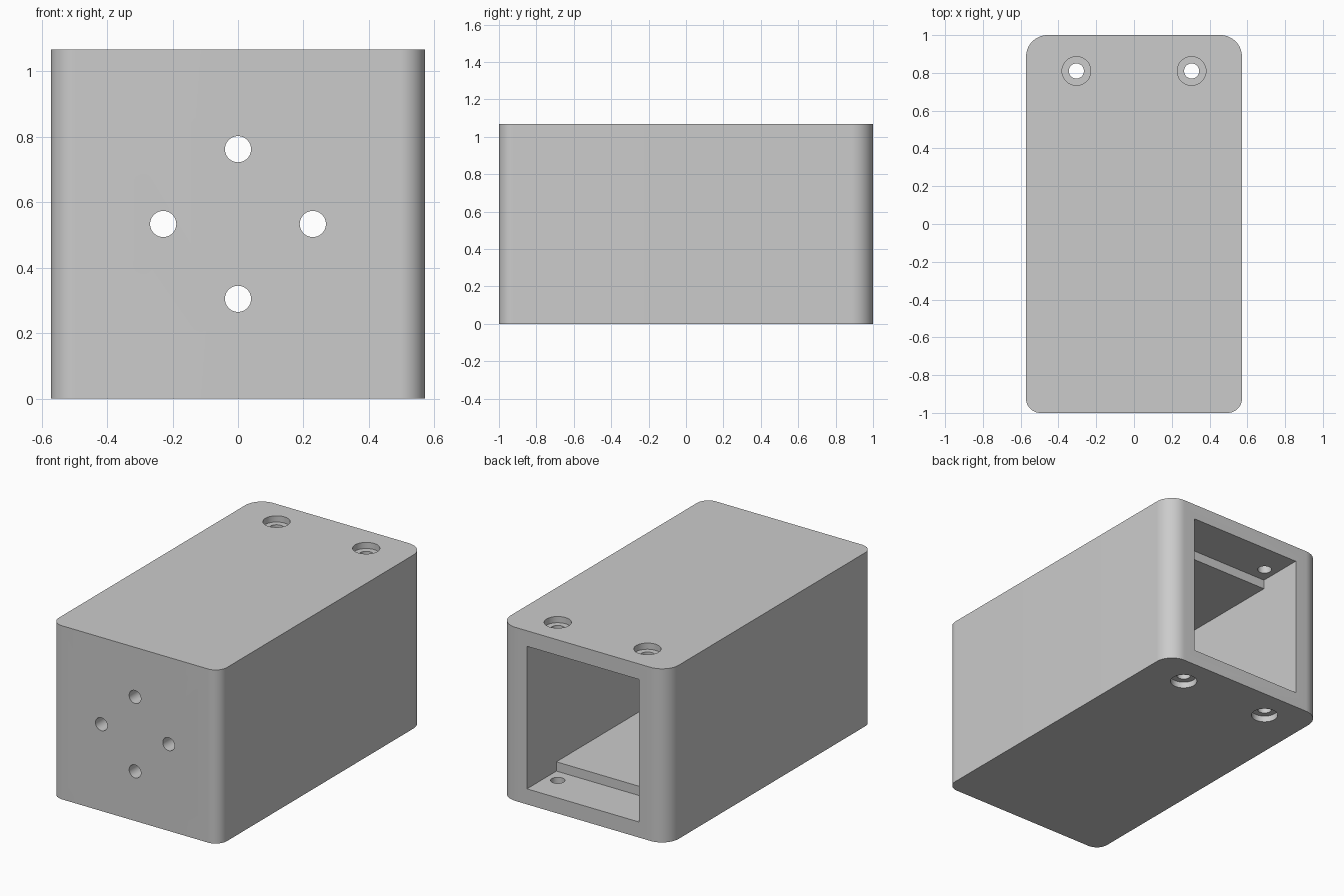
import bpy, bmesh, math

if "Cube" in bpy.data.objects:
    bpy.data.objects.remove(bpy.data.objects["Cube"])

W, L, H = 1.143, 2.0, 1.067      # outer width, length, height
MID = H / 2
BACK = L / 2

grey = bpy.data.materials.new("plain grey")
grey.use_nodes = True
grey.diffuse_color = (0.6, 0.6, 0.6, 1)
grey.node_tree.nodes["Principled BSDF"].inputs["Base Color"].default_value = (0.6, 0.6, 0.6, 1)


def make_object(name, bm):
    bmesh.ops.recalc_face_normals(bm, faces=bm.faces)
    mesh = bpy.data.meshes.new(name)
    bm.to_mesh(mesh)
    bm.free()
    mesh.materials.append(grey)
    obj = bpy.data.objects.new(name, mesh)
    bpy.context.collection.objects.link(obj)
    return obj


def box(name, x, y0, y1, z0, z1):
    bm = bmesh.new()
    bmesh.ops.create_cube(bm, size=1)
    for v in bm.verts:
        v.co = (v.co.x * 2 * x, y1 if v.co.y > 0 else y0, z1 if v.co.z > 0 else z0)
    return make_object(name, bm)


def cylinder(name, radius, depth, location, along_y=False):
    bm = bmesh.new()
    bmesh.ops.create_cone(bm, cap_ends=True, segments=48,
                          radius1=radius, radius2=radius, depth=depth)
    obj = make_object(name, bm)
    obj.location = location
    if along_y:
        obj.rotation_euler.x = math.pi / 2
    return obj


# Housing block: rounded rectangle outline, larger radius at the back corners
def corner(sx, sy, radius, start, steps=16):
    cx, cy = sx * (W / 2 - radius), sy * (BACK - radius)
    for i in range(steps + 1):
        a = math.radians(start + 90 * i / steps)
        yield cx + radius * math.cos(a), cy + radius * math.sin(a), 0


outline = [*corner(1, 1, 0.114, 0), *corner(-1, 1, 0.114, 90),
           *corner(-1, -1, 0.076, 180), *corner(1, -1, 0.076, 270)]
bm = bmesh.new()
base = bm.faces.new([bm.verts.new(p) for p in outline])
top = bmesh.ops.extrude_face_region(bm, geom=[base])["geom"]
bmesh.ops.translate(bm, vec=(0, 0, H),
                    verts=[g for g in top if isinstance(g, bmesh.types.BMVert)])
housing = make_object("housing", bm)

# Inner cavity and the taller recess at its open back end
cutters = [
    box("cavity_cutter", 0.381, -0.848, 0.8, MID - 0.381, MID + 0.381),
    box("recess_cutter", 0.381, 0.714, BACK + 0.1, MID - 0.438, MID + 0.438),
]

# Four through holes in the front wall
for i in range(4):
    a = i * math.pi / 2
    cutters.append(cylinder("front_hole_cutter", 0.04, 0.4,
                            (0.2286 * math.cos(a), -BACK, MID + 0.2286 * math.sin(a)), True))

# Counterbored screw holes through the top and bottom walls
for x in (-0.305, 0.305):
    cutters.append(cylinder("screw_hole_cutter", 0.04, H + 0.2, (x, 0.81, MID)))
    for z in (0, H):
        cutters.append(cylinder("counterbore_cutter", 0.076, 0.076, (x, 0.81, z)))

# Cut everything out of the housing
bpy.context.view_layer.objects.active = housing
for obj in bpy.context.selected_objects:
    obj.select_set(False)
housing.select_set(True)
for cutter in cutters:
    cutter.hide_render = True
    mod = housing.modifiers.new("cut", 'BOOLEAN')
    mod.operation = 'DIFFERENCE'
    mod.solver = 'EXACT'
    mod.object = cutter
    bpy.ops.object.modifier_apply(modifier=mod.name)
    bpy.data.objects.remove(cutter)

bpy.ops.object.shade_smooth_by_angle(angle=math.radians(30))
